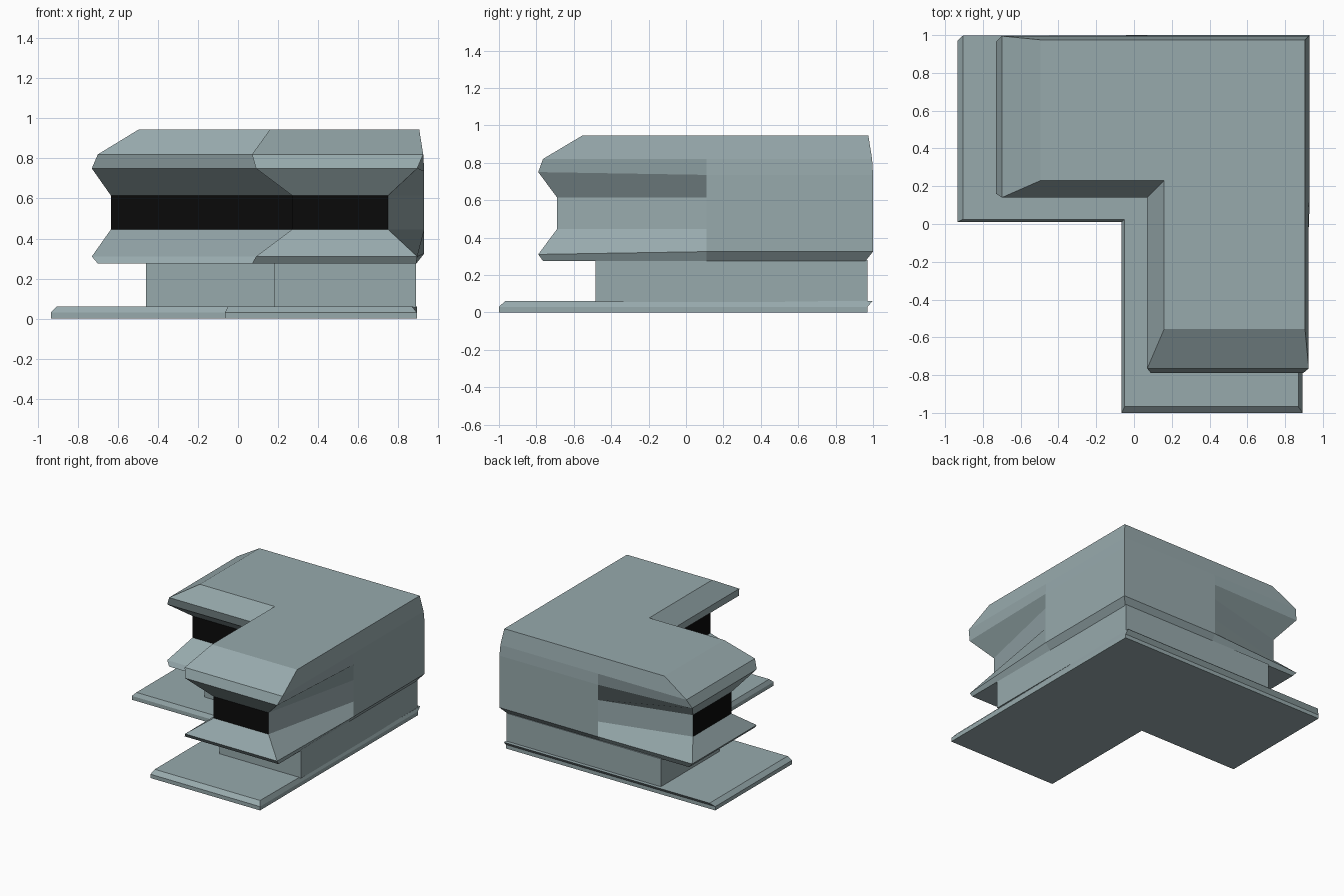
import bpy
import bmesh

cube = bpy.data.objects.get("Cube")
if cube:
    bpy.data.objects.remove(cube, do_unlink=True)


def make_material(name, color):
    material = bpy.data.materials.new(name)
    material.use_nodes = True
    material.diffuse_color = color
    shader = material.node_tree.nodes["Principled BSDF"]
    shader.inputs["Base Color"].default_value = color
    shader.inputs["Roughness"].default_value = 0.8
    return material


stone = make_material("pale blue grey", (0.31, 0.40, 0.415, 1))
glass = make_material("black glass", (0.003, 0.003, 0.003, 1))


def loft(name, rings, materials, dark_rule=None):
    """Skin matching closed rings from bottom to top and cap both ends."""
    bm = bmesh.new()
    loops = [[bm.verts.new(point) for point in ring] for ring in rings]
    count = len(rings[0])
    for level, (low, high) in enumerate(zip(loops, loops[1:])):
        for side in range(count):
            after = (side + 1) % count
            face = bm.faces.new((low[side], low[after], high[after], high[side]))
            if dark_rule and dark_rule(level, side):
                face.material_index = 1
    bm.faces.new(loops[0][::-1])
    bm.faces.new(loops[-1])
    bmesh.ops.recalc_face_normals(bm, faces=bm.faces)
    mesh = bpy.data.meshes.new(name)
    bm.to_mesh(mesh)
    bm.free()
    for material in materials:
        mesh.materials.append(material)
    obj = bpy.data.objects.new(name, mesh)
    bpy.context.collection.objects.link(obj)
    return obj


def ell(z, east, north, west, south, inner_x, inner_y):
    """L-shaped ring, counterclockwise from the outer corner."""
    return [(east, north, z), (west, north, z), (west, inner_y, z),
            (inner_x, inner_y, z), (inner_x, south, z), (east, south, z)]


# Ground slab: its upper edge steps in on the open sides, out at the back
foot = ell(0, 0.893, 0.97, -0.935, -1, -0.065, 0.01)
edge = [(x, y, 0.03) for x, y, z in foot]
deck = ell(0.06, 0.87, 0.998, -0.905, -0.967, -0.05, 0.025)
deck[0] = (0.893, 0.998, 0.06)
loft("base_slab", [foot, edge, deck], [stone])

# Recessed ground storey
neck = [ell(z, 0.89, 0.97, -0.46, -0.485, 0.18, 0.24) for z in (0.055, 0.28)]
loft("ground_storey", neck, [stone])


# Upper storey: the outer walls are flush near the corner and pinch in
# towards a window band at each wing tip
def body_ring(z, wall_z, inner, west, south, tip, wall):
    step = 0.07
    return [
        (wall, wall + step, wall_z),        # outer corner
        (0.07, wall + step, wall_z),        # end of flush back wall
        (west, tip + step, z),              # wing tip
        (west, inner + step, z),
        (inner, inner + step, z),           # inner corner
        (inner, south, z),
        (tip, south, z),                    # wing tip
        (wall, 0.11, wall_z),               # end of flush side wall
    ]


profile = [
    # height, wall height, inner, west tip, south tip, tip edge, flush wall
    (0.275, 0.275, 0.07, -0.70, -0.765, 0.89, 0.89),
    (0.31, 0.325, 0.09, -0.73, -0.79, 0.895, 0.93),
    (0.445, 0.445, 0.27, -0.635, -0.69, 0.75, 0.93),
    (0.615, 0.615, 0.27, -0.635, -0.69, 0.75, 0.93),
    (0.75, 0.735, 0.09, -0.73, -0.79, 0.895, 0.93),
    (0.82, 0.82, 0.07, -0.70, -0.765, 0.925, 0.925),
    (0.945, 0.945, 0.16, -0.495, -0.555, 0.905, 0.905),
]
WINDOW_LEVEL = 2
WINDOW_SIDES = (2, 3, 4, 5)
loft("upper_storey", [body_ring(*row) for row in profile], [stone, glass],
     lambda level, side: level == WINDOW_LEVEL and side in WINDOW_SIDES)
